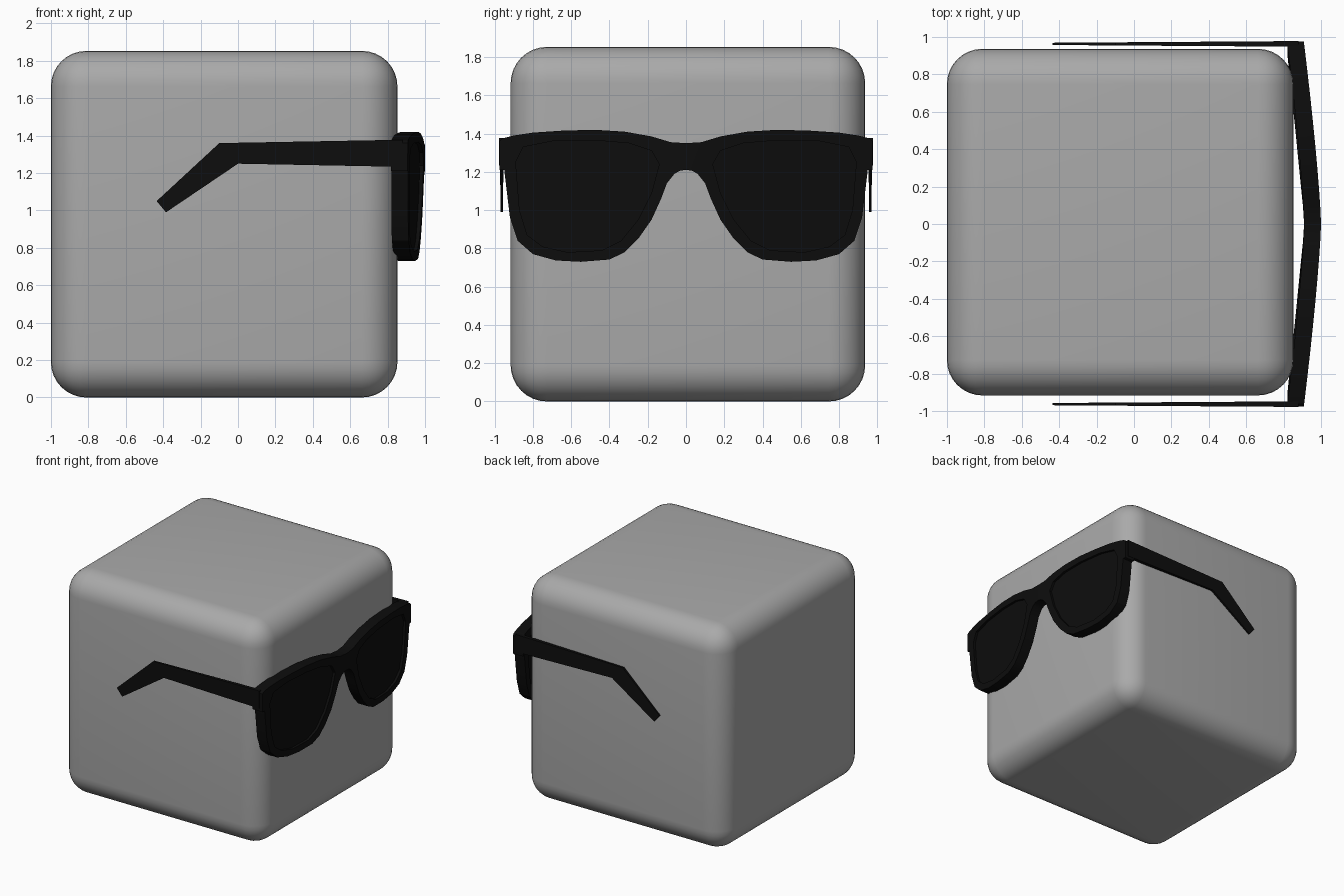
import bpy
import bmesh
from mathutils import Vector

cube = bpy.data.objects.get("Cube")
if cube:
    bpy.data.objects.remove(cube, do_unlink=True)


def material(name, value):
    mat = bpy.data.materials.new(name)
    mat.use_nodes = True
    colour = (value, value, value, 1)
    mat.diffuse_color = colour
    mat.node_tree.nodes["Principled BSDF"].inputs["Base Color"].default_value = colour
    return mat


grey = material("mid grey", 0.4)
black = material("glossless black", 0.004)


def finish(bm, name, mat):
    bmesh.ops.recalc_face_normals(bm, faces=bm.faces)
    mesh = bpy.data.meshes.new(name)
    bm.to_mesh(mesh)
    bm.free()
    mesh.materials.append(mat)
    obj = bpy.data.objects.new(name, mesh)
    bpy.context.collection.objects.link(obj)
    bpy.ops.object.select_all(action="DESELECT")
    obj.select_set(True)
    bpy.context.view_layer.objects.active = obj
    bpy.ops.object.shade_smooth_by_angle(angle=0.5)
    return obj


def extrude(bm, offset):
    new = bmesh.ops.extrude_face_region(bm, geom=bm.faces[:])["geom"]
    verts = [v for v in new if isinstance(v, bmesh.types.BMVert)]
    bmesh.ops.translate(bm, verts=verts, vec=offset)


def wrapped_panel(name, loops, front, back):
    """Fill loops in the y-z plane, thicken along x, then wrap the panel round the face."""
    bm = bmesh.new()
    for loop in loops:
        verts = [bm.verts.new((front, y, z)) for y, z in loop]
        for a, b in zip(verts, verts[1:] + verts[:1]):
            bm.edges.new((a, b))
    bmesh.ops.triangle_fill(bm, edges=bm.edges[:], use_beauty=True, normal=(1, 0, 0))
    extrude(bm, Vector((back - front, 0, 0)))
    for i in range(-9, 10):
        bmesh.ops.bisect_plane(bm, geom=bm.verts[:] + bm.edges[:] + bm.faces[:],
                               dist=1e-5, plane_co=(0, i / 10, 0), plane_no=(0, 1, 0))
    for v in bm.verts:
        v.co.x -= 0.095 * abs(v.co.y) ** 1.3
        v.co.x += 0.015 * min(0, v.co.z - 1.3)
    return finish(bm, name, black)


# Rounded block head
bm = bmesh.new()
bmesh.ops.create_cube(bm, size=1.853)
bmesh.ops.translate(bm, verts=bm.verts, vec=(-0.074, 0.01, 0.9265))
bmesh.ops.bevel(bm, geom=bm.edges[:], offset=0.19, offset_type="OFFSET",
                segments=8, profile=0.5, affect="EDGES")
finish(bm, "rounded_block", grey)

# Sunglasses front: half outline from the bridge top round to the nose arch
outline = [(0, 1.35), (0.08, 1.355), (0.18, 1.385), (0.32, 1.41), (0.48, 1.42),
           (0.65, 1.415), (0.8, 1.405), (0.9, 1.39), (0.96, 1.375), (0.975, 1.36),
           (0.975, 1.21), (0.95, 1.21), (0.92, 0.96), (0.88, 0.84), (0.8, 0.77),
           (0.68, 0.737), (0.55, 0.73), (0.4, 0.742), (0.32, 0.78), (0.25, 0.85),
           (0.18, 0.95), (0.13, 1.06), (0.1, 1.14), (0.06, 1.19), (0.03, 1.207),
           (0, 1.21)]
lens = [(0.14, 1.24), (0.18, 1.31), (0.3, 1.35), (0.48, 1.365), (0.7, 1.36),
        (0.85, 1.33), (0.89, 1.25), (0.87, 1.0), (0.83, 0.87), (0.75, 0.81),
        (0.62, 0.78), (0.44, 0.79), (0.34, 0.84), (0.25, 0.95), (0.18, 1.09)]


def mirrored(points):
    return [(-y, z) for y, z in reversed(points)]


whole = outline + mirrored(outline[1:-1])
wrapped_panel("glasses_frame", [whole, lens, mirrored(lens)], 1.0, 0.91)
wrapped_panel("left_lens", [lens], 0.98, 0.935)
wrapped_panel("right_lens", [mirrored(lens)], 0.98, 0.935)

# Temple arms, thinning towards the tips
arm = [(0.88, 1.378), (-0.1, 1.36), (-0.435, 1.05), (-0.385, 0.99), (0, 1.25), (0.88, 1.233)]
for side, name in ((1, "left_temple_arm"), (-1, "right_temple_arm")):
    bm = bmesh.new()
    bm.faces.new([bm.verts.new((x, 0.945, z)) for x, z in arm])
    extrude(bm, Vector((0, 0.03, 0)))
    for v in bm.verts:
        thin = 1 - 0.6 * (0.88 - v.co.x) / 1.315
        v.co.y = side * (0.963 + (v.co.y - 0.96) * thin)
    finish(bm, name, black)
